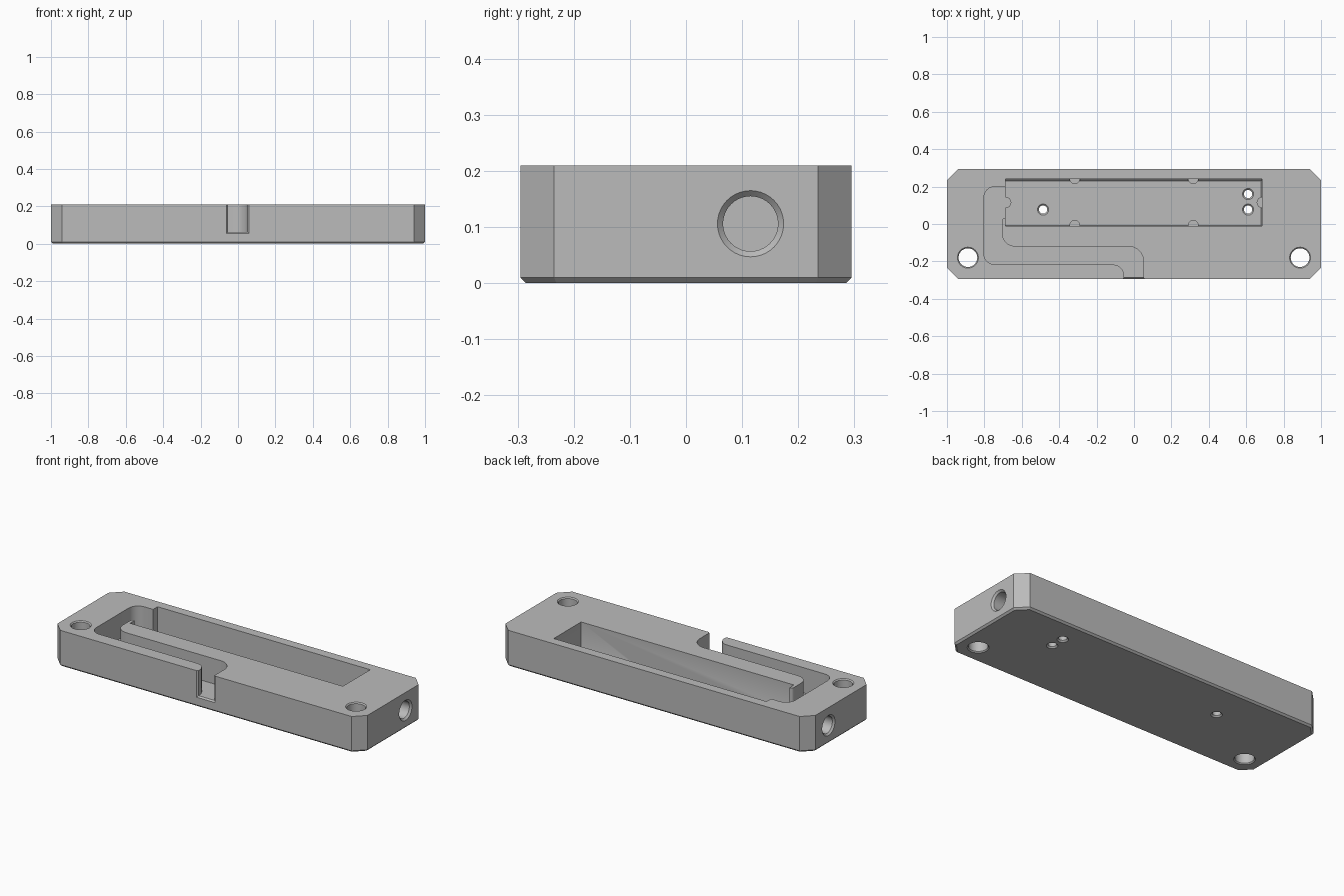
import bpy, bmesh
from math import sin, cos, pi, sqrt
from mathutils import Vector

default = bpy.data.objects.get("Cube")
if default:
    bpy.data.objects.remove(default, do_unlink=True)

HEIGHT = 0.21
CHANNEL_Z = 0.063
POCKET_Z = 0.04

metal = bpy.data.materials.new("plain grey")
metal.use_nodes = True
grey = (0.5, 0.5, 0.5, 1)
metal.diffuse_color = grey
metal.node_tree.nodes["Principled BSDF"].inputs["Base Color"].default_value = grey


def loft(name, rings):
    """Closed solid skinned through matching rings of points."""
    bm = bmesh.new()
    loops = [[bm.verts.new(p) for p in ring] for ring in rings]
    n = len(loops[0])
    for low, high in zip(loops, loops[1:]):
        for i in range(n):
            j = (i + 1) % n
            bm.faces.new((low[i], low[j], high[j], high[i]))
    bm.faces.new(loops[0][::-1])
    bm.faces.new(loops[-1])
    bmesh.ops.recalc_face_normals(bm, faces=bm.faces[:])
    mesh = bpy.data.meshes.new(name)
    bm.to_mesh(mesh)
    bm.free()
    mesh.materials.append(metal)
    obj = bpy.data.objects.new(name, mesh)
    bpy.context.collection.objects.link(obj)
    return obj


def level(outline, z):
    return [(x, y, z) for x, y in outline]


def octagon(inset):
    """Block outline with clipped corners, offset inwards."""
    a, b = 1 - inset, 0.295 - inset
    c = 0.06 - inset * (2 - sqrt(2))
    return [(a, c - b), (a, b - c), (a - c, b), (c - a, b),
            (-a, b - c), (-a, c - b), (c - a, -b), (a - c, -b)]


def rect(x0, x1, y0, y1):
    return [(x0, y0), (x1, y0), (x1, y1), (x0, y1)]


def rounded(corners, steps=10):
    """Right-angled outline whose corners (x, y, radius) become arcs."""
    out = []
    for i, (x, y, r) in enumerate(corners):
        p = Vector((x, y))
        if r == 0:
            out.append((x, y))
            continue
        before = (Vector(corners[i - 1][:2]) - p).normalized() * r
        after = (Vector(corners[(i + 1) % len(corners)][:2]) - p).normalized() * r
        for k in range(steps + 1):
            t = pi / 2 * k / steps
            q = p + before * (1 - sin(t)) + after * (1 - cos(t))
            out.append((q.x, q.y))
    return out


def turned(name, centre, profile, axis="Z", sides=40):
    """Solid of revolution from (position, radius) pairs along an axis."""
    rings = []
    for pos, r in profile:
        ring = []
        for k in range(sides):
            u, v = r * cos(2 * pi * k / sides), r * sin(2 * pi * k / sides)
            if axis == "Z":
                ring.append((centre[0] + u, centre[1] + v, pos))
            else:
                ring.append((pos, centre[0] + u, centre[1] + v))
        rings.append(ring)
    return loft(name, rings)


# Block with clipped corners and a bevelled underside
body = loft("housing_block", [level(octagon(0.01), 0), level(octagon(0), 0.01),
                              level(octagon(0), HEIGHT)])
tools = []

# Long pocket with a sloped foot to its walls
pocket = rect(-0.688, 0.684, -0.011, 0.241)
foot = rect(-0.688, 0.68, -0.007, 0.23)
tools.append((loft("pocket_cutter", [level(foot, POCKET_Z), level(pocket, POCKET_Z + 0.011),
                                     level(pocket, 0.3)]), "DIFFERENCE"))

# Winding cable channel from the pocket end to the front face
channel = rounded([
    (-0.66, 0.2, 0), (-0.803, 0.2, 0.06), (-0.803, -0.217, 0.06),
    (-0.053, -0.217, 0.06), (-0.053, -0.4, 0), (0.051, -0.4, 0),
    (0.051, -0.12, 0.08), (-0.707, -0.12, 0.07), (-0.707, 0.03, 0.015),
    (-0.66, 0.03, 0)])
tools.append((loft("channel_cutter", [level(channel, CHANNEL_Z), level(channel, 0.3)]),
              "DIFFERENCE"))

# Bevelled mouth where the channel leaves the front


def mouth(y, grow):
    x0, x1, z = -0.053 - grow, 0.051 + grow, CHANNEL_Z - grow
    return [(x0, y, z), (x1, y, z), (x1, y, 0.3), (x0, y, 0.3)]


tools.append((loft("mouth_cutter", [mouth(-0.305, 0.018), mouth(-0.287, 0)]), "DIFFERENCE"))

# Support ledges along the pocket walls
ledges = [(x, y) for x in (-0.317, 0.317) for y in (-0.008, 0.243)]
ledges += [(-0.685, 0.115), (0.685, 0.115)]
for spot in ledges:
    tools.append((turned("support_ledge", spot, [(0.02, 0.029), (CHANNEL_Z, 0.029)]), "UNION"))

# Mounting holes and side bores, mirrored
for side in (-1, 1):
    tools.append((turned("mount_hole_cutter", (side * 0.888, -0.18),
                         [(-0.01, 0.066), (0.006, 0.05), (HEIGHT - 0.006, 0.05),
                          (HEIGHT + 0.01, 0.066)]), "DIFFERENCE"))
    tools.append((turned("side_bore_cutter", (0.115, 0.106),
                         [(side * 1.01, 0.069), (side * 0.99, 0.049),
                          (side * 0.85, 0.049)], "X"), "DIFFERENCE"))

# Small countersunk holes through the pocket floor
for spot in ((-0.486, 0.077), (0.61, 0.077), (0.61, 0.16)):
    tools.append((turned("floor_hole_cutter", spot,
                         [(-0.01, 0.04), (0.008, 0.022), (POCKET_Z - 0.008, 0.022),
                          (POCKET_Z + 0.01, 0.04)], sides=28), "DIFFERENCE"))

# Carry out the machining, then discard the tools
for tool, operation in tools:
    tool.hide_render = True
    mod = body.modifiers.new(tool.name, "BOOLEAN")
    mod.operation = operation
    mod.solver = "EXACT"
    mod.object = tool
bpy.context.view_layer.update()
evaluated = body.evaluated_get(bpy.context.evaluated_depsgraph_get())
finished = bpy.data.meshes.new_from_object(evaluated)
body.modifiers.clear()
body.data = finished
finished.materials.clear()
finished.materials.append(metal)
for poly in finished.polygons:
    poly.material_index = 0
for tool, _ in tools:
    bpy.data.objects.remove(tool, do_unlink=True)

bpy.ops.object.select_all(action="DESELECT")
body.select_set(True)
bpy.context.view_layer.objects.active = body
bpy.ops.object.shade_smooth_by_angle(angle=pi / 6)
